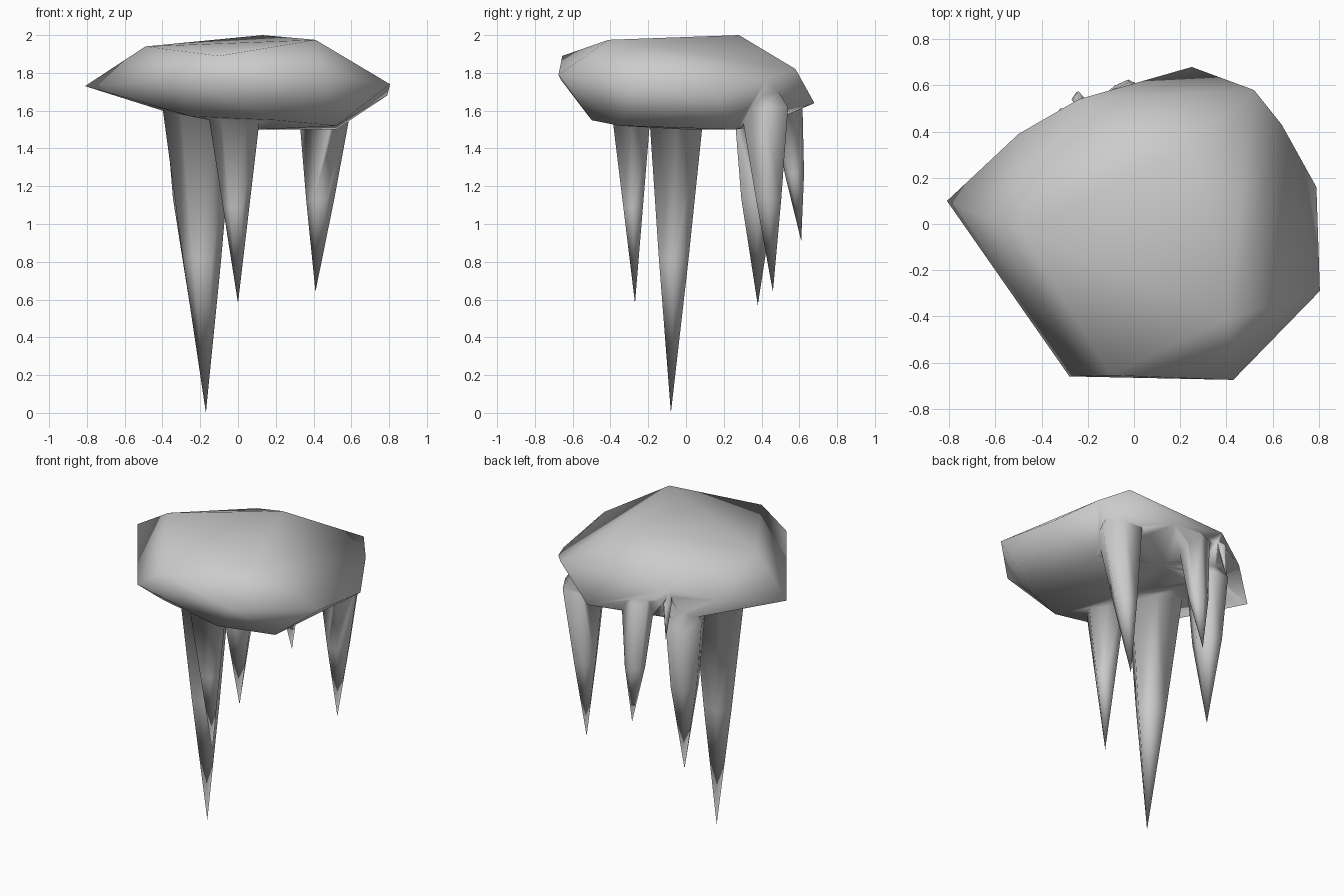
import bpy, bmesh, math

if "Cube" in bpy.data.objects:
    bpy.data.objects.remove(bpy.data.objects["Cube"])


def finish(name, bm):
    bmesh.ops.recalc_face_normals(bm, faces=bm.faces)
    mesh = bpy.data.meshes.new(name)
    bm.to_mesh(mesh)
    bm.free()
    ob = bpy.data.objects.new(name, mesh)
    bpy.context.collection.objects.link(ob)
    return ob


def spike(name, root, base, rx, ry, tip, mid=0.5, swell=0.5, sides=6, turn=0.0):
    """Hanging spike: root point in the rock, base ring, middle ring, sharp tip."""
    bm = bmesh.new()
    rings = []
    for t, s in ((0, 1), (mid, swell)):
        c = [b + (e - b) * t for b, e in zip(base, tip)]
        rings.append([bm.verts.new((c[0] + rx * s * math.cos(turn + math.tau * i / sides),
                                    c[1] + ry * s * math.sin(turn + math.tau * i / sides),
                                    c[2])) for i in range(sides)])
    peak, point = bm.verts.new(root), bm.verts.new(tip)
    top, low = rings
    for i in range(sides):
        j = (i + 1) % sides
        bm.faces.new((top[j], top[i], peak))
        bm.faces.new((top[i], top[j], low[j], low[i]))
        bm.faces.new((low[i], low[j], point))
    return finish(name, bm)


# Rock slab: hull of its corner points
corners = [
    # top
    (0.13, 0.28, 2.0), (0.41, -0.41, 1.975), (-0.10, -0.655, 1.89), (-0.49, -0.03, 1.94),
    # girdle
    (-0.81, 0.10, 1.73), (-0.28, -0.66, 1.76), (0.43, -0.675, 1.79), (0.805, -0.29, 1.74),
    (0.79, 0.16, 1.68), (0.64, 0.43, 1.77), (0.52, 0.58, 1.82), (0.25, 0.68, 1.64),
    (-0.24, 0.54, 1.82), (-0.50, 0.39, 1.76),
    # underside
    (0.20, -0.50, 1.55), (0.52, -0.35, 1.52), (0.11, 0.0, 1.5), (0.52, 0.26, 1.5),
    (-0.25, -0.42, 1.57), (-0.40, 0.10, 1.6), (-0.27, 0.42, 1.58), (0.12, 0.40, 1.52),
]
bm = bmesh.new()
for p in corners:
    bm.verts.new(p)
bmesh.ops.convex_hull(bm, input=bm.verts)
rock = finish("rock_with_spikes", bm)

# Hanging spikes
spikes = [
    spike("main_spike", (-0.21, -0.05, 1.75), (-0.21, -0.05, 1.62), 0.19, 0.17,
          (-0.17, -0.08, 0.0), 0.5, 0.53),
    spike("front_spike", (-0.02, -0.29, 1.7), (-0.02, -0.29, 1.6), 0.14, 0.12,
          (0.0, -0.27, 0.58)),
    spike("right_spike", (0.46, 0.40, 1.84), (0.46, 0.415, 1.62), 0.14, 0.145,
          (0.41, 0.46, 0.64), 0.5, 0.53),
    spike("left_spike", (-0.26, 0.36, 1.75), (-0.26, 0.38, 1.56), 0.12, 0.14,
          (-0.255, 0.38, 0.57), 0.43, 0.72),
    spike("back_spike", (-0.03, 0.47, 1.84), (-0.02, 0.53, 1.7), 0.11, 0.085,
          (-0.03, 0.61, 0.91), 0.55, 0.6, turn=math.pi / 6),
    spike("small_back_spike", (-0.24, 0.49, 1.8), (-0.24, 0.54, 1.72), 0.03, 0.035,
          (-0.25, 0.57, 1.5), sides=4),
]

# Fuse the spikes into the rock as one skin
bpy.context.view_layer.objects.active = rock
rock.select_set(True)
for s in spikes:
    mod = rock.modifiers.new("fuse", 'BOOLEAN')
    mod.operation = 'UNION'
    mod.solver = 'EXACT'
    mod.object = s
    bpy.ops.object.modifier_apply(modifier=mod.name)
    bpy.data.objects.remove(s)
bpy.ops.object.shade_smooth_by_angle(angle=math.radians(100))
